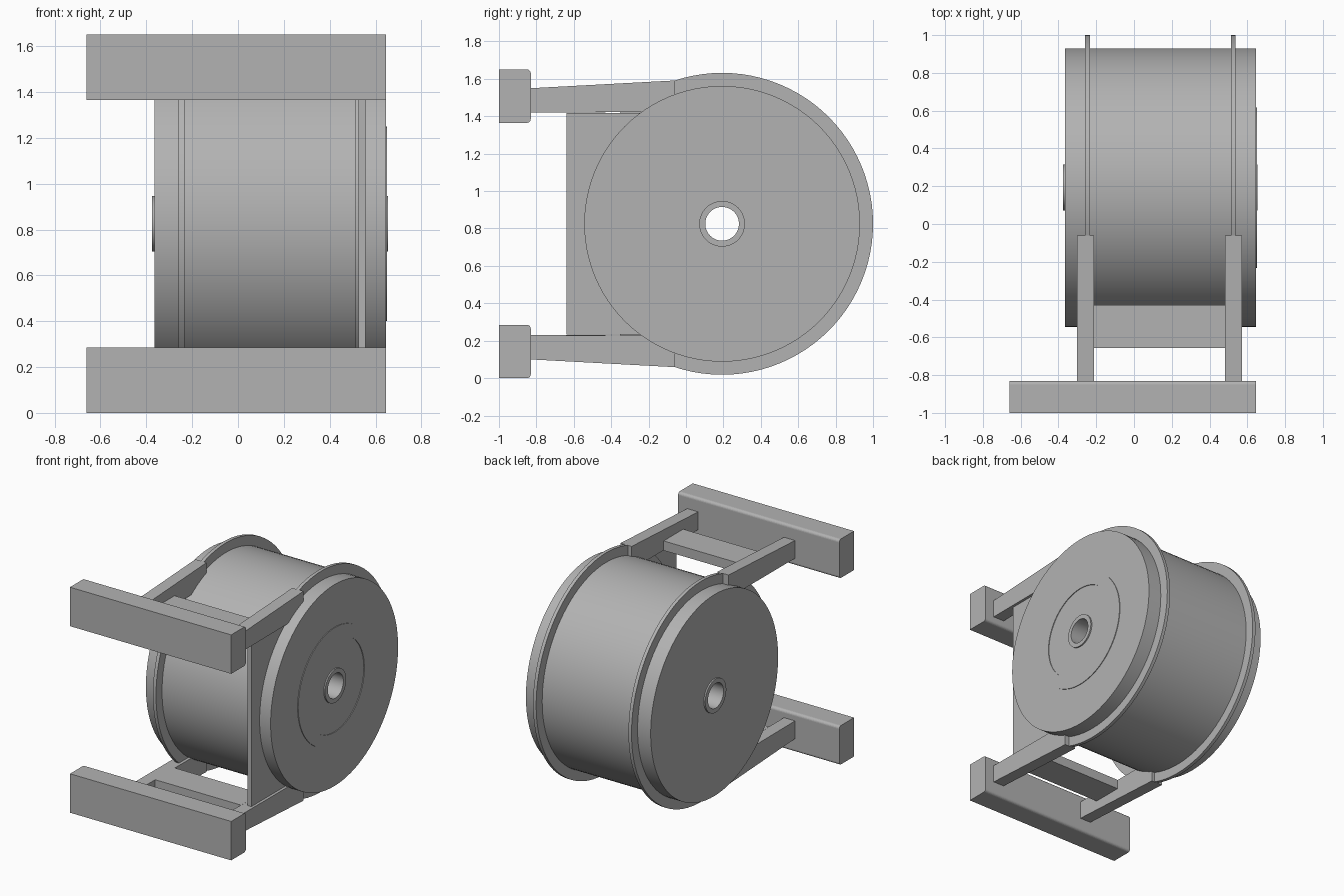
import bpy
import bmesh
import math
from mathutils import Matrix, Vector

if "Cube" in bpy.data.objects:
    bpy.data.objects.remove(bpy.data.objects["Cube"], do_unlink=True)

AXIS_Y, AXIS_Z = 0.193, 0.825      # drum axis, running along x
DRUM_R, FLANGE_R, BORE_R = 0.737, 0.807, 0.09

steel = bpy.data.materials.new("grey steel")
steel.use_nodes = True
GREY = (0.45, 0.45, 0.45, 1)
steel.diffuse_color = GREY
steel.node_tree.nodes["Principled BSDF"].inputs["Base Color"].default_value = GREY


def finish(name, bm, smooth=False):
    bmesh.ops.recalc_face_normals(bm, faces=bm.faces)
    mesh = bpy.data.meshes.new(name)
    bm.to_mesh(mesh)
    bm.free()
    mesh.materials.append(steel)
    obj = bpy.data.objects.new(name, mesh)
    bpy.context.collection.objects.link(obj)
    if smooth:
        bpy.ops.object.select_all(action="DESELECT")
        obj.select_set(True)
        bpy.context.view_layer.objects.active = obj
        bpy.ops.object.shade_smooth_by_angle(angle=math.radians(30))
    return obj


def ring(name, x0, x1, outer, inner):
    """Turn a rectangular section around the drum axis."""
    bm = bmesh.new()
    section = [(x0, inner), (x1, inner), (x1, outer), (x0, outer)]
    verts = [bm.verts.new((x, AXIS_Y, AXIS_Z + r)) for x, r in section]
    edges = [bm.edges.new((verts[i], verts[(i + 1) % 4])) for i in range(4)]
    bmesh.ops.spin(bm, geom=verts + edges, cent=(0, AXIS_Y, AXIS_Z), axis=(1, 0, 0),
                   angle=math.tau, steps=96, use_merge=True)
    bmesh.ops.remove_doubles(bm, verts=bm.verts, dist=0.00001)
    return finish(name, bm, True)


def slab(name, x0, x1, outline, flip=False):
    """Extrude a side outline of (y, z) points along x; flip mirrors it top to bottom."""
    bm = bmesh.new()
    face = bm.faces.new([bm.verts.new((x0, y, 2 * AXIS_Z - z if flip else z))
                         for y, z in outline])
    out = bmesh.ops.extrude_face_region(bm, geom=[face])
    moved = [v for v in out["geom"] if isinstance(v, bmesh.types.BMVert)]
    bmesh.ops.translate(bm, verts=moved, vec=(x1 - x0, 0, 0))
    return finish(name, bm)


def circle_z(y, r):
    return AXIS_Z + math.sqrt(r * r - (y - AXIS_Y) ** 2)


# Drum with through bore, end hubs and raised seam ring
ring("drum", -0.365, 0.645, DRUM_R, BORE_R)
ring("right_hub", -0.376, -0.36, 0.122, BORE_R)
ring("left_hub", 0.64, 0.655, 0.122, BORE_R)
ring("seam_ring", 0.64, 0.65, 0.425, 0.34)

# Flanges around the drum
ring("right_flange", -0.259, -0.234, FLANGE_R, DRUM_R - 0.01)
ring("left_flange", 0.513, 0.538, FLANGE_R, DRUM_R - 0.01)

# Web plate closing the gap between the left arms
slab("web_plate", 0.525, 0.556,
     [(-0.64, 0.232), (-0.1, 0.232), (-0.1, 1.418), (-0.64, 1.418)])

# Support arms, hugging the drum at their inner end
ARM_END = -0.06
arc = [-0.235 + i * (ARM_END + 0.235) / 8 for i in range(9)]
arm_outline = [(-0.83, 1.42)] + [(y, circle_z(y, DRUM_R - 0.002)) for y in arc]
arm_outline += [(ARM_END, circle_z(ARM_END, FLANGE_R)), (-0.83, 1.55)]

# Mounting bars, with rounded edges towards the drum
R = 0.02
bar_outline = [(-1, 1.365), (-1, 1.65)]
for cz, start in ((1.65 - R, 90), (1.365 + R, 0)):
    for i in range(6):
        a = math.radians(start - 18 * i)
        bar_outline.append((-0.83 - R + R * math.cos(a), cz + R * math.sin(a)))

beam_outline = [(-0.656, 1.42), (-0.43, 1.42), (-0.43, 1.49), (-0.656, 1.49)]

for level, flip in (("upper", False), ("lower", True)):
    slab(level + "_right_arm", -0.302, -0.212, arm_outline, flip)
    slab(level + "_left_arm", 0.482, 0.572, arm_outline, flip)
    slab(level + "_cross_beam", -0.215, 0.485, beam_outline, flip)
    slab(level + "_mounting_bar", -0.66, 0.645, bar_outline, flip)
